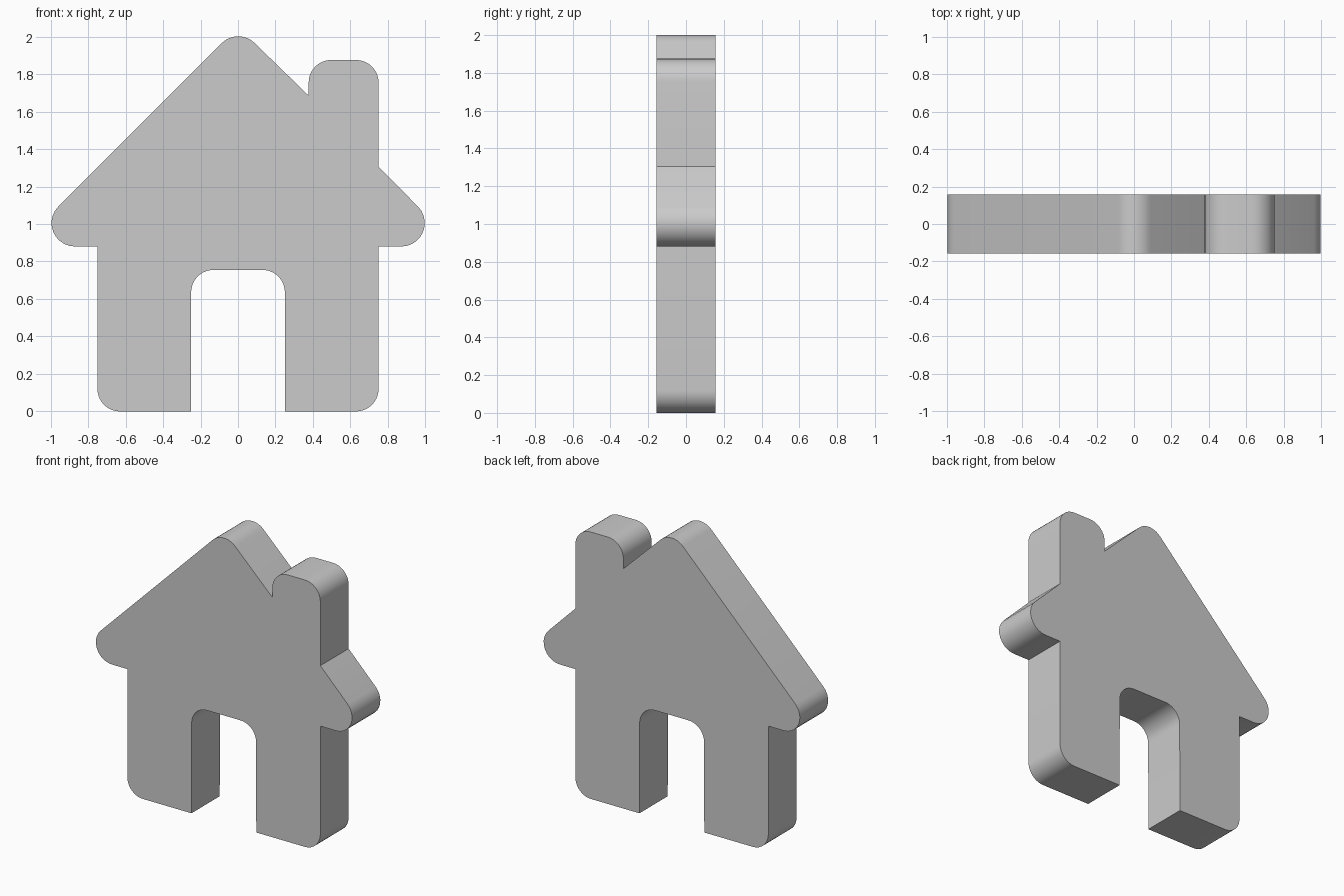
import bpy, bmesh, math
from mathutils import Vector

if "Cube" in bpy.data.objects:
    bpy.data.objects.remove(bpy.data.objects["Cube"])

HALF_DEPTH = 0.157
R = 0.125          # corner radius
ROOF = 2.052       # the roof slopes follow |x| + z = ROOF
EAVE = 0.88


def fillet(prev, corner, nxt, r, steps=10):
    """Points of an arc rounding one profile corner."""
    p, c, n = Vector(prev), Vector(corner), Vector(nxt)
    if r == 0:
        return [c]
    a, b = (p - c).normalized(), (n - c).normalized()
    half = a.angle(b) / 2
    centre = c + (a + b).normalized() * (r / math.sin(half))
    start = c + a * (r / math.tan(half)) - centre
    end = c + b * (r / math.tan(half)) - centre
    sweep = math.pi - 2 * half
    return [centre + (start * math.sin((1 - i / steps) * sweep)
                      + end * math.sin(i / steps * sweep)) / math.sin(sweep)
            for i in range(steps + 1)]


def extruded_profile(name, corners):
    """Extrude a rounded x-z outline along y; corners are (x, z, radius)."""
    outline = []
    for i, (x, z, r) in enumerate(corners):
        outline += fillet(corners[i - 1][:2], (x, z),
                          corners[(i + 1) % len(corners)][:2], r)
    bm = bmesh.new()
    face = bm.faces.new([bm.verts.new((p.x, -HALF_DEPTH, p.y)) for p in outline])
    ext = bmesh.ops.extrude_face_region(bm, geom=[face], use_keep_orig=True)
    verts = [v for v in ext["geom"] if isinstance(v, bmesh.types.BMVert)]
    bmesh.ops.translate(bm, verts=verts, vec=(0, 2 * HALF_DEPTH, 0))
    bmesh.ops.recalc_face_normals(bm, faces=bm.faces)
    mesh = bpy.data.meshes.new(name)
    bm.to_mesh(mesh)
    bm.free()
    obj = bpy.data.objects.new(name, mesh)
    bpy.context.collection.objects.link(obj)
    bpy.context.view_layer.objects.active = obj
    obj.select_set(True)
    bpy.ops.object.shade_smooth_by_angle(angle=math.radians(30))
    return obj


house = extruded_profile("house", [
    # right wall and eave
    (0.252, 0, 0), (0.75, 0, 0.12), (0.75, EAVE, 0), (ROOF - EAVE, EAVE, R),
    # chimney
    (0.75, 1.305, 0), (0.75, 1.875, 0.12), (0.377, 1.875, 0.12), (0.377, 1.685, 0),
    # ridge, left eave and wall
    (0, ROOF, R), (EAVE - ROOF, EAVE, R), (-0.75, EAVE, 0),
    (-0.75, 0, 0.12), (-0.252, 0, 0),
    # doorway
    (-0.25, 0.755, 0.12), (0.25, 0.755, 0.12),
])
